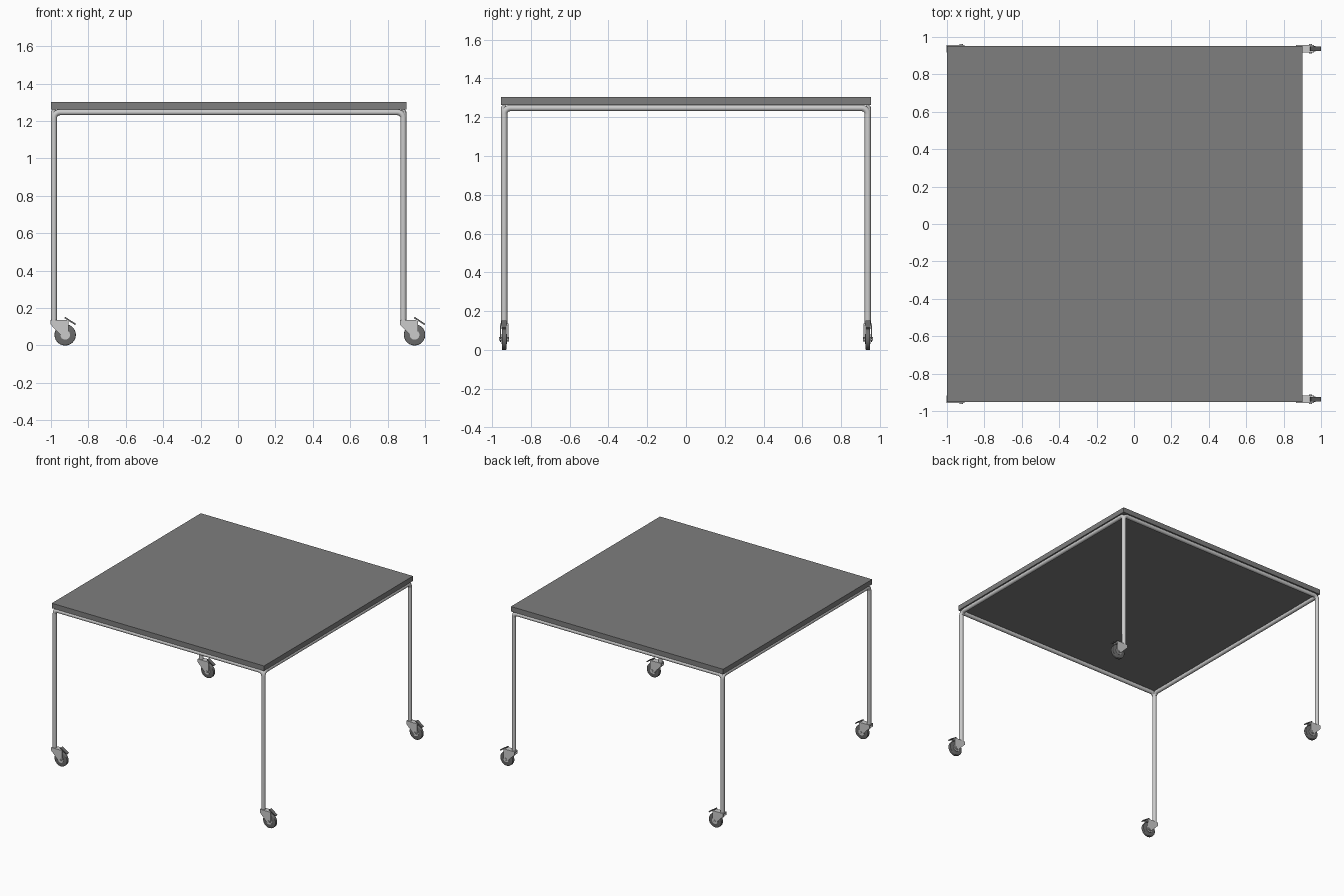
import bpy, bmesh, math
from mathutils import Vector, Matrix

if "Cube" in bpy.data.objects:
    bpy.data.objects.remove(bpy.data.objects["Cube"])


def material(name, c):
    m = bpy.data.materials.new(name)
    m.diffuse_color = (c, c, c, 1)
    m.use_nodes = True
    m.node_tree.nodes["Principled BSDF"].inputs["Base Color"].default_value = m.diffuse_color
    return m


TOP = material("grey top", 0.21)
STEEL = material("light steel", 0.6)
RUBBER = material("dark rubber", 0.15)

R = 0.016                       # tube radius
X0, X1, Y = -0.984, 0.884, 0.937  # leg axes
RAIL = 1.247                    # rail axis height


def finish(name, bm, mat, smooth=True):
    bmesh.ops.recalc_face_normals(bm, faces=bm.faces)
    me = bpy.data.meshes.new(name)
    bm.to_mesh(me)
    bm.free()
    ob = bpy.data.objects.new(name, me)
    bpy.context.collection.objects.link(ob)
    me.materials.append(mat)
    if smooth:
        bpy.ops.object.select_all(action='DESELECT')
        ob.select_set(True)
        bpy.context.view_layer.objects.active = ob
        bpy.ops.object.shade_smooth_by_angle(angle=math.radians(35))
    return ob


def box(name, lo, hi, mat):
    lo, hi = Vector(lo), Vector(hi)
    bm = bmesh.new()
    bmesh.ops.create_cube(bm, size=1)
    for v in bm.verts:
        v.co = Vector(a * b for a, b in zip(v.co, hi - lo)) + (lo + hi) / 2
    return finish(name, bm, mat, False)


def plate(name, profile, origin, y0, y1, mat):
    # extrude an x-z profile between two y values
    bm = bmesh.new()
    ox, oy = origin
    f = bm.faces.new([bm.verts.new((ox + x, oy + y0, z)) for x, z in profile])
    ext = bmesh.ops.extrude_face_region(bm, geom=[f])
    verts = [g for g in ext['geom'] if isinstance(g, bmesh.types.BMVert)]
    bmesh.ops.translate(bm, verts=verts, vec=(0, y1 - y0, 0))
    return finish(name, bm, mat, False)


def disc(name, centre, radius, width, mat, bevel=0.0, segs=40):
    # cylinder lying along y
    bm = bmesh.new()
    bmesh.ops.create_cone(bm, cap_ends=True, segments=segs, radius1=radius,
                          radius2=radius, depth=width)
    if bevel:
        rim = [e for e in bm.edges if abs(e.verts[0].co.z - e.verts[1].co.z) < 1e-5]
        bmesh.ops.bevel(bm, geom=rim, offset=bevel, segments=3, profile=0.5,
                        affect='EDGES')
    bm.transform(Matrix.Translation(centre) @ Matrix.Rotation(math.pi / 2, 4, 'X'))
    return finish(name, bm, mat)


def tube(name, a, b, bottom):
    # U-shaped bent tube: leg, rail, leg, from point a to point b
    a, b = Vector((*a, 0)), Vector((*b, 0))
    d = (b - a).normalized()
    up = Vector((0, 0, 1))
    bend = 0.032
    path = [a + up * bottom]
    for end, s in ((a, 1), (b, -1)):
        c = end + d * s * bend + up * (RAIL - bend)
        arc = [c - d * s * bend * math.cos(t) + up * bend * math.sin(t)
               for t in (math.pi / 2 * i / 8 for i in range(9))]
        path += arc if s == 1 else arc[::-1]
    path.append(b + up * bottom)
    side = d.cross(up)
    bm = bmesh.new()
    rings = []
    n = 20
    for i, p in enumerate(path):
        t = (path[min(i + 1, len(path) - 1)] - path[max(i - 1, 0)]).normalized()
        if abs(t.z) > 0.98:
            t = up * (1 if t.z > 0 else -1)
        elif abs(t.z) < 0.15:
            t = d
        u = side.cross(t)
        rings.append([bm.verts.new(p + R * (side * math.cos(k) + u * math.sin(k)))
                      for k in (2 * math.pi * j / n for j in range(n))])
    for r, q in zip(rings, rings[1:]):
        for j in range(n):
            bm.faces.new((r[j], r[(j + 1) % n], q[(j + 1) % n], q[j]))
    bm.faces.new(rings[0])
    bm.faces.new(rings[-1])
    return finish(name, bm, STEEL)


# Table top
box("table_top", (-1.0, -0.953, 1.263), (0.9, 0.953, 1.303), TOP)

# Bent tube frame: long tubes carry the legs, side tubes only the corner bends
for label, y in (("front", -Y), ("back", Y)):
    tube(label + "_leg_frame", (X0, y), (X1, y), 0.13)
for label, x in (("left", X0), ("right", X1)):
    tube(label + "_rail", (x, -Y), (x, Y), 1.19)

# Casters, all trailing towards +x
FORK = [(-.018, .137), (.078, .137), (.078, .062), (.073, .048), (.06, .042),
        (.047, .045), (.036, .056), (-.018, .112)]
BRAKE = [(.056, .146), (.061, .153), (.117, .116), (.113, .109)]
for x, xn in ((X0, "left"), (X1, "right")):
    for y, yn in ((-Y, "front"), (Y, "back")):
        n = f"{yn}_{xn}_"
        o = (x, y)
        hub = Vector((x + 0.06, y, 0.057))
        disc(n + "wheel", hub, 0.057, 0.024, RUBBER, 0.005)
        disc(n + "hub", hub, 0.026, 0.030, STEEL, 0, 24)
        disc(n + "axle_bolt", hub, 0.009, 0.052, STEEL, 0, 12)
        for s in (-1, 1):
            plate(n + "fork_side", FORK, o, s * 0.016, s * 0.021, STEEL)
        box(n + "fork_top", (x - .018, y - .021, .127), (x + .075, y + .021, .137), STEEL)
        plate(n + "brake_lever", BRAKE, o, -0.013, 0.013, RUBBER)
